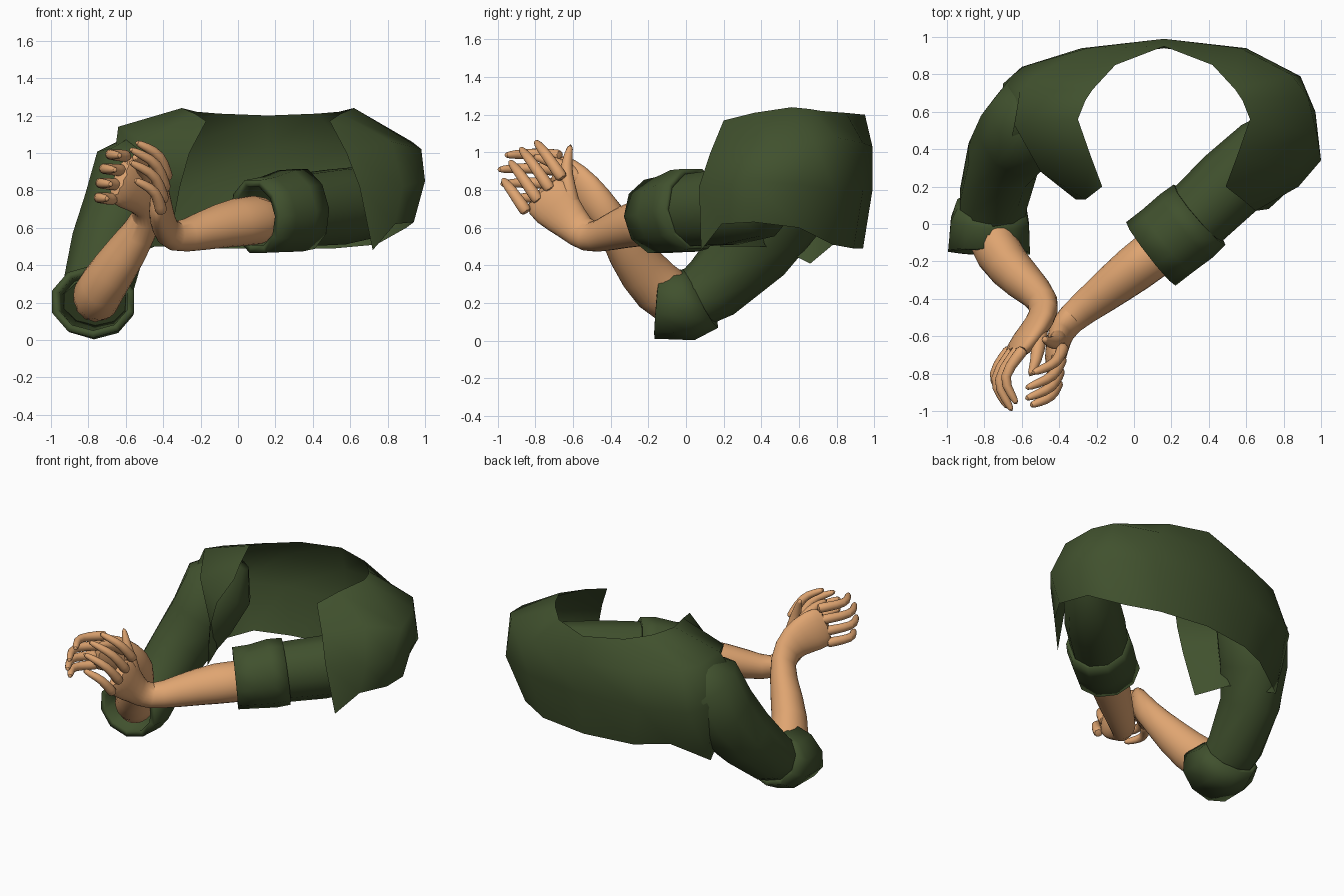
import bpy
import bmesh
import math
from mathutils import Vector

if "Cube" in bpy.data.objects:
    bpy.data.objects.remove(bpy.data.objects["Cube"])


def make_material(name, color):
    mat = bpy.data.materials.new(name)
    mat.use_nodes = True
    mat.diffuse_color = color
    mat.node_tree.nodes["Principled BSDF"].inputs["Base Color"].default_value = color
    return mat


cloth = make_material("green cloth", (0.052, 0.082, 0.027, 1))
skin = make_material("skin", (0.74, 0.375, 0.165, 1))


def finish(name, bm, mat, angle, subdivide=0, thickness=0):
    """Turn a bmesh into a smooth shaded object."""
    bmesh.ops.recalc_face_normals(bm, faces=bm.faces)
    mesh = bpy.data.meshes.new(name)
    bm.to_mesh(mesh)
    bm.free()
    mesh.materials.append(mat)
    obj = bpy.data.objects.new(name, mesh)
    bpy.context.collection.objects.link(obj)
    if thickness:
        mod = obj.modifiers.new("thickness", "SOLIDIFY")
        mod.thickness = thickness
        mod.offset = -1
    if subdivide:
        mod = obj.modifiers.new("smooth", "SUBSURF")
        mod.levels = mod.render_levels = subdivide
    bpy.ops.object.select_all(action="DESELECT")
    obj.select_set(True)
    bpy.context.view_layer.objects.active = obj
    bpy.ops.object.shade_smooth_by_angle(angle=math.radians(angle))
    return obj


def bridge(bm, rows, closed):
    """Fill quads between neighbouring rows of vertices."""
    for a, b in zip(rows, rows[1:]):
        count = len(a)
        for i in range(count if closed else count - 1):
            j = (i + 1) % count
            bm.faces.new((a[i], a[j], b[j], b[i]))


def tube(name, path, mat, across=(0, 0, 1), sides=10, caps=True, **options):
    """Loft ellipses along a path of (centre, half width, half depth)."""
    bm = bmesh.new()
    centres = [Vector(p[0]) for p in path]
    rows = []
    for i, (_, wide, deep) in enumerate(path):
        before, after = centres[max(i - 1, 0)], centres[min(i + 1, len(path) - 1)]
        here = centres[i]
        tangent = ((here - before).normalized() + (after - here).normalized()).normalized()
        u = Vector(across)
        u = (u - tangent * u.dot(tangent)).normalized()
        v = tangent.cross(u)
        ring = []
        for k in range(sides):
            a = math.tau * (k + 0.5) / sides
            ring.append(bm.verts.new(here + u * wide * math.cos(a) + v * deep * math.sin(a)))
        rows.append(ring)
    bridge(bm, rows, True)
    if caps:
        bm.faces.new(rows[0])
        bm.faces.new(rows[-1])
    return finish(name, bm, mat, 60, **options)


# Shirt body: half of the stations from the front edge to the middle of the back,
# each running from the neck edge over the shoulder down to the hem
half = [
    [(.49, .20, 1.17), (.58, .13, 1.0), (.65, .07, .82), (.72, .08, .48)],
    [(.55, .36, 1.21), (.82, .28, 1.06), (.88, .2, .82), (.84, .19, .62)],
    [(.62, .56, 1.24), (.98, .47, 1.02), (1.0, .34, .85), (.94, .36, .63)],
    [(.58, .66, 1.23), (.93, .68, 1.06), (.97, .6, .83), (.9, .6, .6)],
    [(.54, .72, 1.22), (.84, .8, 1.08), (.89, .79, .8), (.74, .78, .51)],
    [(.42, .85, 1.21), (.57, .94, 1.05), (.6, .94, .8), (.52, .89, .49)],
    [(.16, .95, 1.2), (.16, .99, 1.03), (.16, .99, .8), (.16, .94, .49)],
]
# The right shoulder drops because that arm hangs lower
drop = {
    (0, 2): (.02, .06, 0), (0, 3): (.03, .1, .02),
    (1, 2): (.1, .14, 0), (1, 3): (.06, .23, -.12),
    (2, 1): (.02, .06, .12), (2, 3): (0, .16, -.15),
    (3, 1): (0, .03, .04), (3, 2): (-.05, .15, 0), (3, 3): (-.08, .06, -.19),
    (4, 2): (-.03, .05, 0),
}
bm = bmesh.new()
stations = [[bm.verts.new(p) for p in row] for row in half]
for s in reversed(range(len(half) - 1)):
    mirrored = []
    for r, (x, y, z) in enumerate(half[s]):
        shift = Vector(drop.get((s, r), (0, 0, 0)))
        mirrored.append(bm.verts.new(Vector((.32 - x, y, z)) + shift))
    stations.append(mirrored)
bridge(bm, stations, False)
finish("shirt_body", bm, cloth, 80)

# Sleeves and rolled cuffs
tube("left_sleeve", [
    ((.8, .49, .79), .15, .14),
    ((.7, .4, .74), .2, .18),
    ((.52, .22, .71), .21, .2),
    ((.3, .01, .69), .2, .19),
], cloth, caps=False)
tube("left_cuff", [
    ((.35, .05, .7), .225, .212),
    ((.28, -.01, .69), .23, .22),
    ((.18, -.09, .67), .212, .215),
    ((.09, -.16, .66), .205, .215),
], cloth, caps=False, thickness=.04)
tube("right_sleeve", [
    ((-.46, .64, 1.06), .1, .1),
    ((-.54, .56, .9), .24, .25),
    ((-.62, .48, .68), .22, .25),
    ((-.7, .35, .49), .2, .22),
    ((-.75, .14, .28), .19, .18),
    ((-.76, .02, .2), .18, .15),
], cloth, across=(1, 0, 0))
tube("right_cuff", [
    ((-.76, .09, .23), .195, .18),
    ((-.77, .01, .19), .22, .19),
    ((-.775, -.15, .205), .23, .195),
], cloth, across=(1, 0, 0), caps=False, thickness=.04)


def arm(side, path, knuckles, across, reach, curl, thumb):
    """Forearm and palm in one loft, then four fingers and a thumb."""
    tube(side + "_forearm_and_palm", path, skin, across=across, sides=12, subdivide=1)
    across, reach, curl = Vector(across), Vector(reach), Vector(curl)
    for i, finger in enumerate(("index", "middle", "ring", "little")):
        size = (.92, 1.05, 1.0, .8)[i]
        base = Vector(knuckles) + across * (i / 3 - .5)
        bend = base + reach * size
        tip = bend + curl * size
        tube(f"{side}_{finger}_finger", [
            (base - reach * .3, .037, .037),
            (base, .036, .036),
            (bend, .031, .031),
            (bend.lerp(tip, .6), .027, .027),
            (tip, .016, .016),
        ], skin, across=across, sides=8, subdivide=1)
    widths = (.055, .046, .034, .018)
    tube(side + "_thumb", [(p, w, w) for p, w in zip(thumb, widths)],
         skin, across=across, sides=8, subdivide=1)


# Left arm reaches across and raises its hand
arm("left", [
    ((.2, -.09, .65), .15, .145),
    ((.0, -.24, .635), .145, .125),
    ((-.2, -.4, .58), .11, .1),
    ((-.36, -.52, .535), .085, .08),
    ((-.4, -.6, .62), .1, .07),
    ((-.42, -.7, .72), .145, .062),
    ((-.42, -.78, .81), .135, .045),
], (-.4, -.77, .8), (-.03, -.19, -.18), (-.03, -.075, .11), (-.15, -.06, .075),
    [(-.4, -.59, .66), (-.41, -.63, .82), (-.44, -.64, .93), (-.49, -.61, 1.05)])

# Right arm bends up from the low elbow
arm("right", [
    ((-.78, .02, .18), .16, .15),
    ((-.74, -.16, .27), .155, .13),
    ((-.59, -.31, .48), .13, .115),
    ((-.46, -.42, .68), .09, .085),
    ((-.5, -.52, .78), .125, .07),
    ((-.58, -.62, .84), .15, .065),
    ((-.65, -.71, .87), .145, .045),
], (-.65, -.7, .87), (-.07, 0, -.23), (-.1, -.13, .01), (.09, -.16, -.01),
    [(-.5, -.53, .83), (-.51, -.63, .91), (-.52, -.73, .96), (-.56, -.82, .98)])
